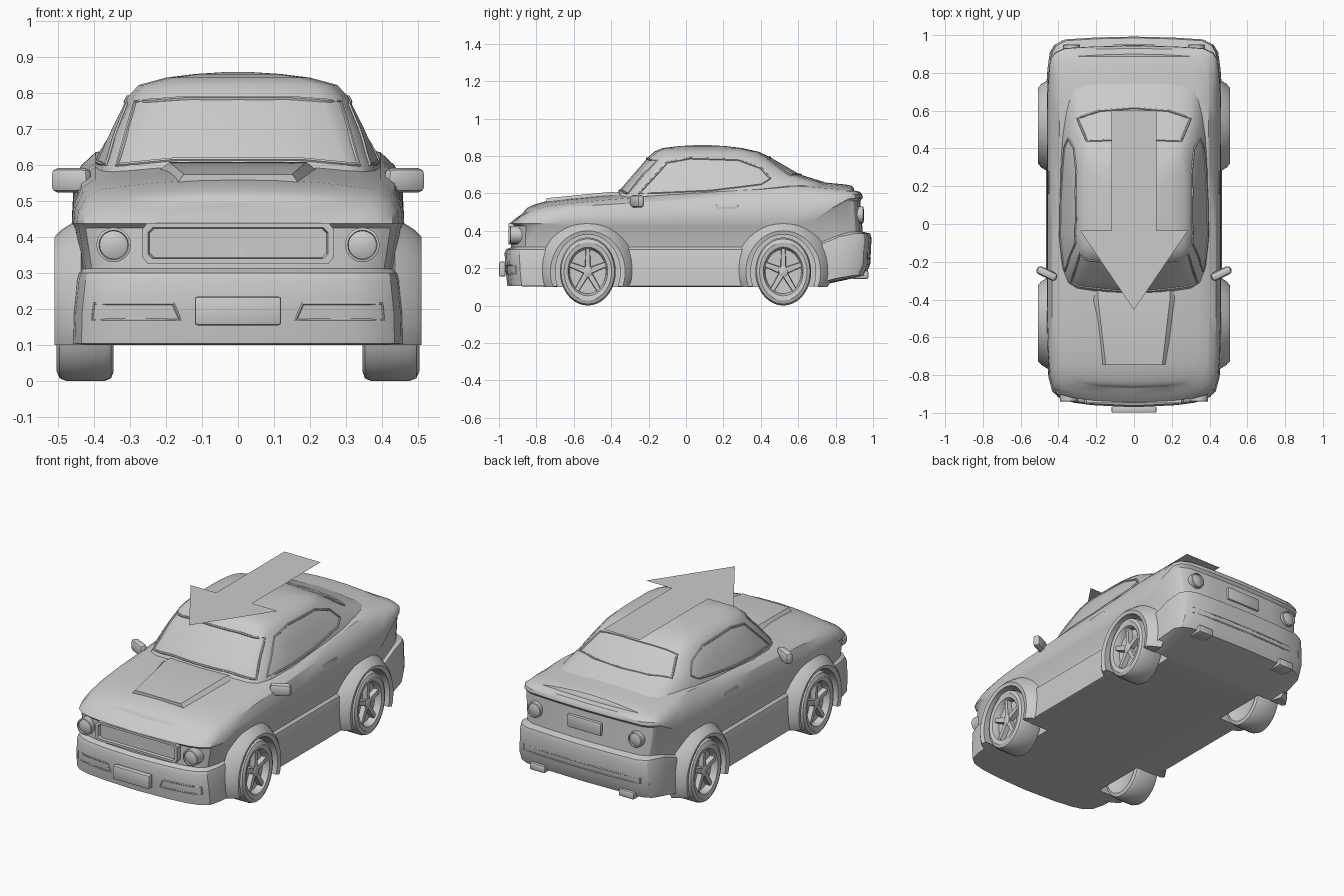
import bpy, bmesh, math
from mathutils import Vector, Matrix
from mathutils.bvhtree import BVHTree

if "Cube" in bpy.data.objects:
    bpy.data.objects.remove(bpy.data.objects["Cube"])

grey = bpy.data.materials.new("plain_grey")
grey.diffuse_color = (0.6, 0.6, 0.6, 1)
grey.use_nodes = True
grey.node_tree.nodes["Principled BSDF"].inputs["Base Color"].default_value = grey.diffuse_color


def finish(name, bm, recalc=True):
    bmesh.ops.remove_doubles(bm, verts=bm.verts, dist=1e-5)
    if recalc:
        bmesh.ops.recalc_face_normals(bm, faces=bm.faces)
    me = bpy.data.meshes.new(name)
    bm.to_mesh(me)
    bm.free()
    me.materials.append(grey)
    ob = bpy.data.objects.new(name, me)
    bpy.context.collection.objects.link(ob)
    return ob


def loft(name, rings, caps=True):
    """Skin a list of closed rings that have equal point counts."""
    bm = bmesh.new()
    vs = [[bm.verts.new(p) for p in r] for r in rings]
    n = len(vs[0])
    for a, b in zip(vs, vs[1:]):
        for i in range(n):
            j = (i + 1) % n
            bm.faces.new((a[i], a[j], b[j], b[i]))
    if caps:
        bm.faces.new(vs[0])
        bm.faces.new(vs[-1])
    return finish(name, bm)


def box(name, loc, size, rot=0, bevel=0.01):
    bm = bmesh.new()
    bmesh.ops.create_cube(bm, size=1, matrix=Matrix.Translation(loc)
                          @ Matrix.Rotation(rot, 4, 'Z') @ Matrix.Diagonal((*size, 1)))
    bmesh.ops.bevel(bm, geom=bm.edges[:], offset=bevel, segments=2, affect='EDGES', profile=0.5)
    return finish(name, bm)


def disc(name, x, z, profile):
    """Round part turned about the y axis: profile of (y, radius)."""
    return loft(name, [[(x + r * math.cos(t * math.tau / 20), y, z + r * math.sin(t * math.tau / 20))
                        for t in range(20)] for y, r in profile])


def lerp_table(t, y):
    for (a, p), (b, q) in zip(t, t[1:]):
        if y <= b:
            return p + (q - p) * max(0, (y - a) / (b - a))
    return t[-1][1]


def full(half):
    """Close a half plan outline by mirroring it."""
    return half + [(-u, v) for u, v in reversed(half[1:-1])]


# ---- lower body: stacked plan outlines, upper ones following the deck line
plan = full([(0, -1), (.45, -.99), (.7, -.975), (.84, -.955), (.93, -.92), (.97, -.85), (.99, -.72),
             (1, -.55), (1, -.35), (1, -.1), (1, .15), (1, .4), (1, .6), (1, .72), (.985, .83),
             (.96, .92), (.91, .96), (.8, .985), (.45, .995), (0, 1)])
deck = [(-.95, .455), (-.87, .495), (-.75, .53), (-.55, .555), (-.36, .57), (0, .60),
        (.4, .62), (.6, .64), (.9, .615)]
# front z, rear z, half width, front y, rear y, blend to deck line
levels = [(.10, .12, .45, -.74, .70, 0), (.105, .16, .467, -.955, .96, 0),
          (.19, .22, .465, -.965, .985, 0), (.28, .36, .455, -.97, .992, 0),
          (.30, .385, .45, -.962, .985, 0), (.312, .395, .436, -.935, .945, 0),
          (.425, .56, .455, -.93, .932, 0), (.438, .575, .461, -.945, .945, 0),
          (.44, .58, .457, -.93, .942, .4), (.44, .58, .435, -.905, .93, .8),
          (.44, .58, .395, -.87, .90, 1)]


def body_ring(lv, f=1, crown=0):
    zf, zr, w, yf, yr, d = lv
    ring = []
    for u, v in plan:
        y = (yf + yr) / 2 + v * (yr - yf) / 2
        s = min(1, max(0, (y - .62) / .28))
        z = zf + (zr - zf) * s * s * (3 - 2 * s)
        z += (lerp_table(deck, y) - z) * d + crown * (1 - f * f) * abs(u)
        ring.append((u * w * f, y, z))
    return ring


rings = [body_ring(levels[0], f) for f in (0, .5)] + [body_ring(l) for l in levels]
rings += [body_ring(levels[-1], f, .03) for f in (.85, .6, .3, 0)]
body = loft("body", rings, caps=False)

# ---- cabin: same method, with a fastback rear
cplan = full([(0, -1), (.4, -.985), (.75, -.94), (.87, -.89), (.95, -.76), (1, -.5), (1, -.2), (1, .1),
              (.99, .4), (.96, .62), (.91, .78), (.83, .88), (.68, .94), (.35, .985), (0, 1)])
clev = [(.54, .41, -.40, .88), (.60, .395, -.37, .86), (.66, .368, -.318, .74), (.70, .35, -.283, .61),
        (.79, .305, -.205, .455), (.822, .275, -.172, .39), (.842, .20, -.125, .30)]


def cabin_ring(lv, f=1):
    z, w, a, b = lv
    m, h = (a + b) / 2, (b - a) / 2
    return [(u * w * f, m + v * h * f, z + .016 * (1 - f * f)) for u, v in cplan]


cabin = loft("cabin", [cabin_ring(l) for l in clev] + [cabin_ring(clev[-1], f) for f in (.6, .2)])


def tree(ob):
    return BVHTree.FromPolygons([v.co for v in ob.data.vertices], [p.vertices for p in ob.data.polygons])


trees = {"body": tree(body), "cabin": tree(cabin)}


def trim(name, target, axis, poly, r=.006):
    """Thin moulding laid onto a surface along a closed outline."""
    pts = []
    for (a, b), (c, d) in zip(poly, poly[1:] + poly[:1]):
        for k in range(5):
            p, q = a + (c - a) * k / 5, b + (d - b) * k / 5
            o, dr = {'right': ((2, p, q), (-1, 0, 0)), 'left': ((-2, p, q), (1, 0, 0)),
                     'front': ((p, -2, q), (0, 1, 0)), 'back': ((p, 2, q), (0, -1, 0)),
                     'top': ((p, q, 2), (0, 0, -1))}[axis]
            hit = trees[target].ray_cast(Vector(o), Vector(dr))[0]
            if hit:
                pts.append(hit)
    cu = bpy.data.curves.new(name, 'CURVE')
    cu.dimensions = '3D'
    cu.bevel_depth, cu.bevel_resolution = r, 1
    sp = cu.splines.new('POLY')
    sp.points.add(len(pts) - 1)
    for p, c in zip(sp.points, pts):
        p.co = (*c, 1)
    sp.use_cyclic_u = True
    cu.materials.append(grey)
    bpy.context.collection.objects.link(bpy.data.objects.new(name, cu))


# ---- window mouldings
side = [(-.25, .60), (-.10, .765), (.02, .788), (.28, .78), (.40, .735), (.45, .68), (.40, .65), (.13, .617)]
for s in ('right', 'left'):
    trim("side_window_trim", "cabin", s, side)
trim("windshield_trim", "cabin", 'front', [(-.335, .60), (-.285, .775), (-.15, .785), (.15, .785),
                                           (.285, .775), (.335, .60), (.18, .615), (-.18, .615)])
trim("rear_window_trim", "cabin", 'top', [(-.25, .44), (0, .45), (.25, .44), (.30, .56), (.18, .60),
                                          (0, .615), (-.18, .60), (-.30, .56)])
# ---- bumper inserts and panel outlines
for s in (1, -1):
    trim("bumper_insert", "body", 'front', [(s * x, z) for x, z in
         [(.16, .17), (.18, .215), (.40, .215), (.405, .17)]], .004)
trim("rear_bumper_groove", "body", 'back', [(-.38, .25), (-.38, .28), (.38, .28), (.38, .25)], .004)

# ---- wheel arch cutters
cutters = []
for s in (1, -1):
    for cy in (-.525, .52):
        cutters.append(loft("arch_cutter", [[(s * x, cy + .178 * math.cos(t * math.tau / 32),
                                              .18 + .203 * math.sin(t * math.tau / 32)) for t in range(32)]
                                            for x in (.325, .6)]))
for c in cutters:
    c.hide_render = True
    m = body.modifiers.new("arch", 'BOOLEAN')
    m.operation, m.solver, m.object = 'DIFFERENCE', 'EXACT', c
bpy.context.view_layer.objects.active = body
for m in list(body.modifiers):
    bpy.ops.object.modifier_apply(modifier=m.name)
for c in cutters:
    bpy.data.objects.remove(c)

# ---- wheels and flared arches
flare = [(.435, .255, .275), (.49, .222, .24), (.509, .20, .22), (.503, .174, .20), (.42, .174, .20)]
tyre = [(.36, 0), (.36, .12), (.345, .155), (.352, .174), (.37, .182), (.475, .182), (.495, .174),
        (.503, .155), (.498, .13), (.49, .124), (.46, .118), (.455, 0.001)]
for s in (1, -1):
    for cy, end in ((-.525, "front"), (.52, "rear")):
        loft(end + "_arch_flare", [[(s * x, cy + ry * math.cos(a), max(.1, .18 + rz * math.sin(a)))
                                    for x, ry, rz in flare]
                                   for a in [math.radians(-22 + 224 * i / 24) for i in range(25)]])

        def wp(x, r, a, w=0):
            return (s * x, cy + .82 * (r * math.cos(a) - w * math.sin(a)),
                    .182 + r * math.sin(a) + w * math.cos(a))
        loft(end + "_wheel", [[wp(x, max(r, .001), i * math.tau / 36) for i in range(36)] for x, r in tyre])
        loft(end + "_hub", [[wp(x, r, i * math.tau / 15) for i in range(15)]
                            for x, r in ((.45, .034), (.486, .03), (.49, .022))])
        for k in range(5):
            a = math.pi / 2 + k * math.tau / 5
            loft(end + "_spoke", [[wp(.45, r, a, -w), wp(x, r, a, -w * .8), wp(x, r, a, w * .8),
                                   wp(.45, r, a, w)] for r, w, x in ((.01, .02, .484), (.122, .015, .488))])

# ---- hood scoop
loft("hood_scoop", [[(-b, y, zb), (-t, y, zt), (t, y, zt), (b, y, zb)] for y, b, t, zb, zt in
                    ((-.745, .19, .15, .52, .574), (-.40, .25, .19, .56, .608), (-.33, .25, .19, .56, .60))])

# ---- grille frame
octo = [(1, .7), (.95, 1), (-.95, 1), (-1, .7), (-1, -.7), (-.95, -1), (.95, -1), (1, -.7)]
loft("grille_frame", [[(u * w, y, .383 + v * h) for u, v in octo] for w, h, y in
                      ((.265, .056, -.91), (.265, .056, -.948), (.25, .043, -.948), (.245, .04, -.932))])

# ---- lights, door mirrors, handles and exhausts
for s in (1, -1):
    disc("headlight", s * .345, .378, [(-.87, .048), (-.938, .048), (-.94, .041), (-.932, .039), (-.94, .02)])
    disc("tail_light", s * .33, .485, [(.89, .045), (.947, .045), (.95, .038), (.942, .036), (.948, .018)])
    box("door_mirror", (s * .462, -.262, .557), (.115, .045, .068), s * .45, .018)
    box("mirror_stalk", (s * .42, -.285, .535), (.07, .025, .022), s * .45, .006)
    box("door_handle", (s * .442, .22, .526), (.026, .125, .026), 0, .009)
    box("exhaust_tip", (s * .29, .93, .165), (.10, .09, .045), 0, .01)

# ---- number plates
box("front_plate", (0, -.982, .195), (.24, .034, .08), 0, .008)
box("rear_plate", (0, .938, .485), (.22, .025, .075), 0, .006)

# ---- flat direction arrow floating over the roof
bm = bmesh.new()
bm.faces.new([bm.verts.new((x, y, .885)) for x, y in
              ((0, -.455), (.285, -.035), (.118, -.035), (.118, .6), (-.118, .6), (-.118, -.035), (-.285, -.035))])
finish("direction_arrow", bm, recalc=False)

# ---- make mouldings mesh and shade
bpy.ops.object.select_all(action='SELECT')
bpy.context.view_layer.objects.active = body
bpy.ops.object.convert(target='MESH')
bpy.ops.object.shade_smooth_by_angle(angle=math.radians(32))
